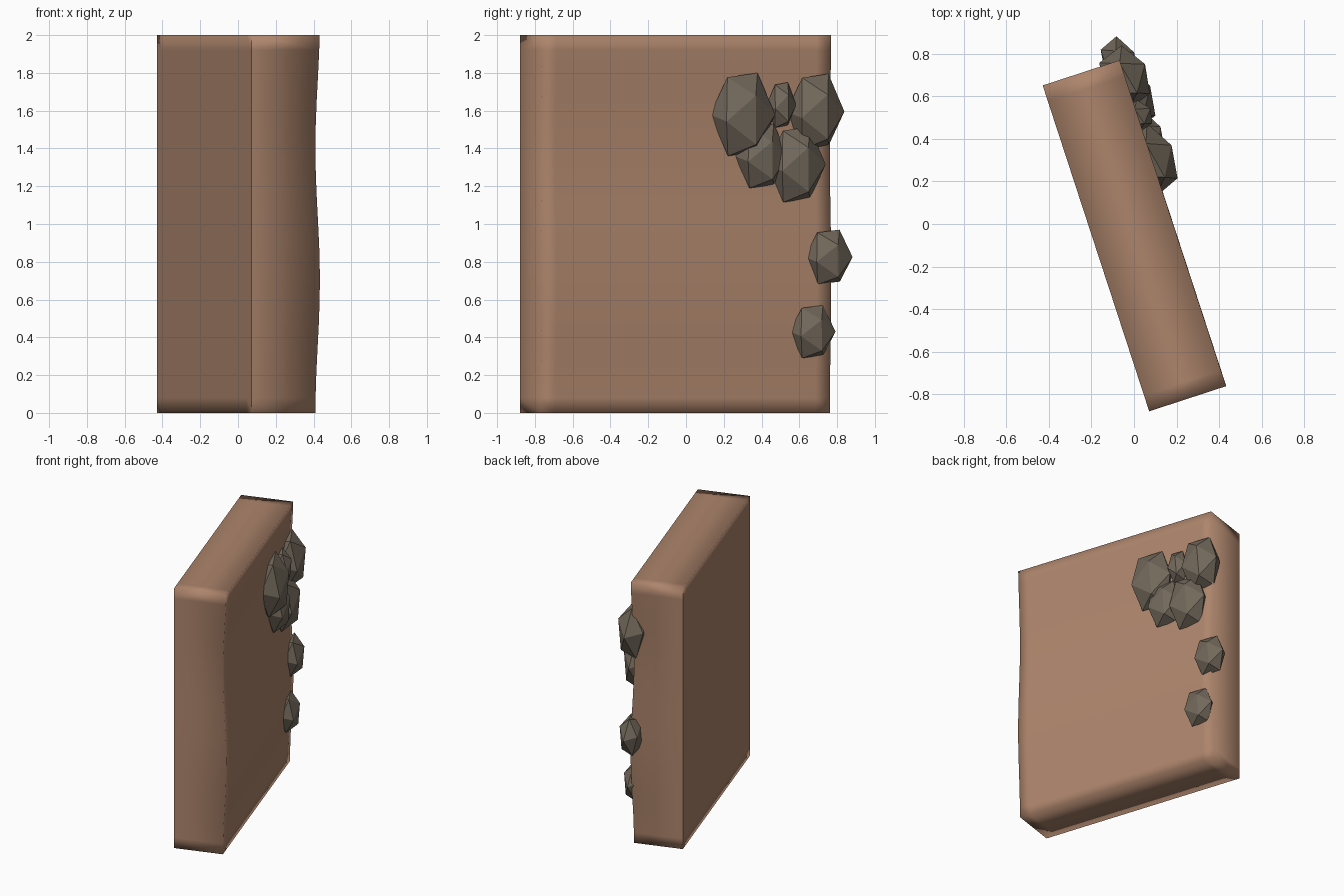
import bpy, bmesh, math
from mathutils import Matrix, Vector

cube = bpy.data.objects.get("Cube")
if cube:
    bpy.data.objects.remove(cube, do_unlink=True)

THICK, LENGTH, HEIGHT, BORDER = 0.376, 1.61, 2.0, 0.08
ANGLE = math.radians(18.1)
CENTRE_Y = -0.056
PLACE = Matrix.Translation((0, CENTRE_Y, 0)) @ Matrix.Rotation(ANGLE, 4, 'Z')


def material(name, rgb):
    mat = bpy.data.materials.new(name)
    mat.use_nodes = True
    color = (*rgb, 1)
    mat.diffuse_color = color
    bsdf = mat.node_tree.nodes["Principled BSDF"]
    bsdf.inputs["Base Color"].default_value = color
    bsdf.inputs["Roughness"].default_value = 0.9
    return mat


def finish(bm, name, mat):
    mesh = bpy.data.meshes.new(name)
    bm.to_mesh(mesh)
    bm.free()
    mesh.materials.append(mat)
    obj = bpy.data.objects.new(name, mesh)
    bpy.context.collection.objects.link(obj)
    obj.matrix_world = PLACE
    return obj


clay = material("clay", (0.42, 0.235, 0.15))
stone = material("stone", (0.17, 0.14, 0.105))

# Wall slab: a box with border loops and one gently rippled face
bm = bmesh.new()
bmesh.ops.create_cube(bm, size=1, matrix=Matrix.Translation((0, 0, HEIGHT / 2))
                      @ Matrix.Diagonal((THICK, LENGTH, HEIGHT, 1)))


def cut(point, normal):
    geom = bm.verts[:] + bm.edges[:] + bm.faces[:]
    bmesh.ops.bisect_plane(bm, geom=geom, plane_co=point, plane_no=normal)


for side in (-1, 1):
    cut((0, side * (LENGTH / 2 - BORDER), 0), (0, 1, 0))
ROWS = 14
for i in range(ROWS + 1):
    cut((0, 0, BORDER + (HEIGHT - 2 * BORDER) * i / ROWS), (0, 0, 1))

for v in bm.verts:
    if v.co.x > 0:
        v.co.x += 0.0125 * math.cos(math.tau * (v.co.z - 0.7) / 1.4) - 0.0075

# Soft shading everywhere except the vertical corners of the plain face
for f in bm.faces:
    f.smooth = True
for e in bm.edges:
    a, b = (v.co for v in e.verts)
    corner = all(c.x < 0 and abs(c.y) > LENGTH / 2 - 0.001 for c in (a, b))
    if corner and abs(a.z - b.z) > 0.001:
        e.smooth = False
finish(bm, "wall_slab", clay)

# Faceted stones set in the rippled face: y, z, half width, half height, half depth
STONES = {
    "cluster_stone_front": (0.30, 1.58, 0.17, 0.22, 0.125),
    "cluster_stone_back": (0.685, 1.595, 0.15, 0.20, 0.125),
    "cluster_stone_small": (0.505, 1.63, 0.075, 0.12, 0.08),
    "cluster_stone_lower": (0.40, 1.36, 0.14, 0.17, 0.10),
    "cluster_stone_bottom": (0.585, 1.315, 0.152, 0.20, 0.115),
    "middle_stone": (0.755, 0.825, 0.125, 0.145, 0.09),
    "low_stone": (0.67, 0.43, 0.12, 0.14, 0.085),
}
FACE_X = THICK / 2
TURN = Matrix.Rotation(math.radians(-27.7), 4, 'X')
for name, (y, z, half_w, half_h, depth) in STONES.items():
    along = (y - CENTRE_Y - FACE_X * math.sin(ANGLE)) / math.cos(ANGLE)
    size = Matrix.Diagonal((depth, half_w / 0.96, half_h / 0.885, 1))
    bm = bmesh.new()
    bmesh.ops.create_icosphere(
        bm, subdivisions=1, radius=1,
        matrix=Matrix.Translation(Vector((FACE_X, along, z))) @ size @ TURN)
    finish(bm, name, stone)
